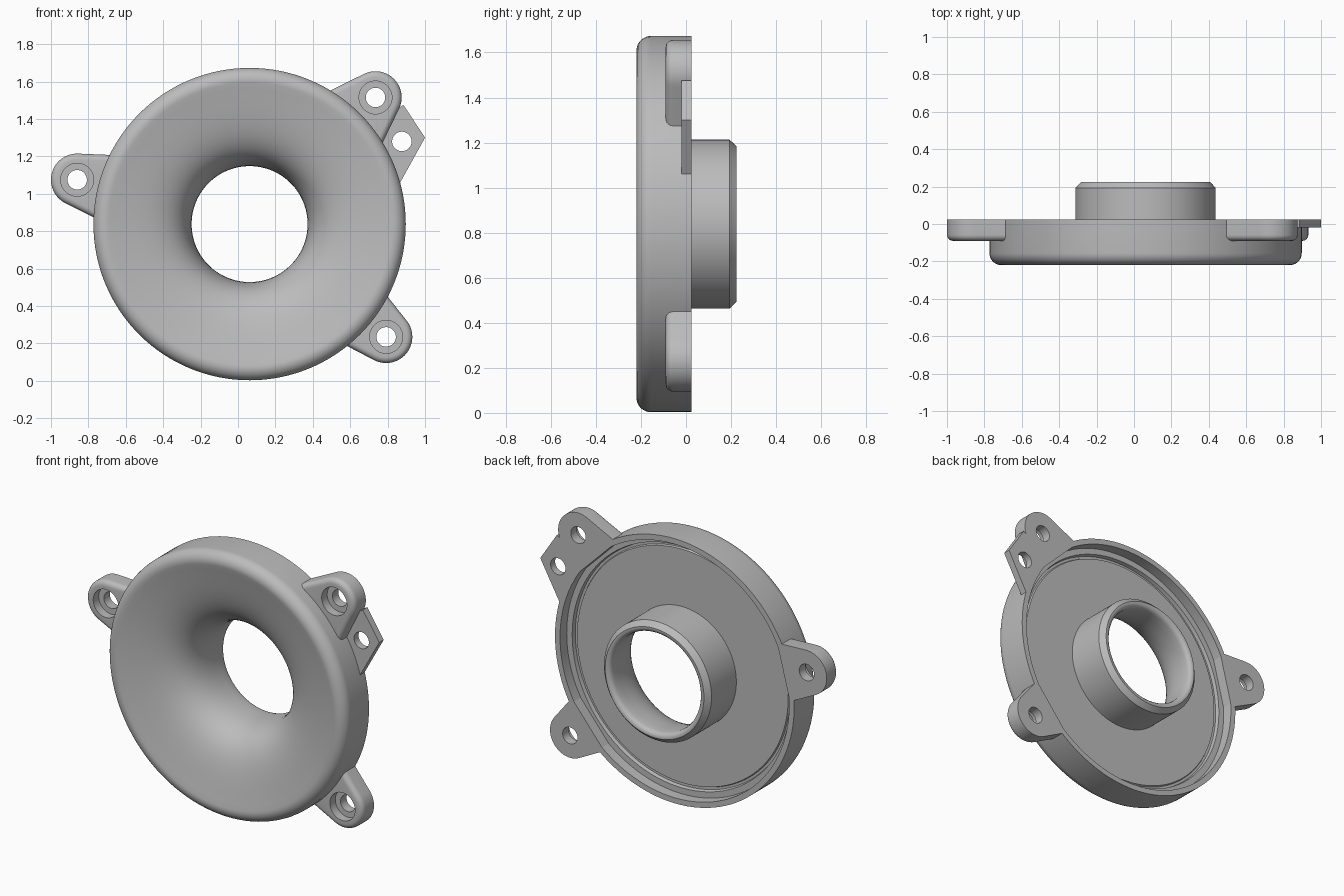
import bpy, bmesh, math
from mathutils import Vector
from mathutils.geometry import interpolate_bezier

if "Cube" in bpy.data.objects:
    bpy.data.objects.remove(bpy.data.objects["Cube"])

CX, CZ = 0.062, 0.838      # axis of the round body
BACK = 0.025               # shared rear plane

grey = bpy.data.materials.new("plain grey")
grey.use_nodes = True
grey.diffuse_color = (0.5, 0.5, 0.5, 1)
bsdf = next(n for n in grey.node_tree.nodes if n.type == "BSDF_PRINCIPLED")
bsdf.inputs["Base Color"].default_value = (0.5, 0.5, 0.5, 1)


def loft(name, rings):
    """Bridge closed rings of equal length, last one back to the first."""
    bm = bmesh.new()
    loops = [[bm.verts.new(p) for p in ring] for ring in rings]
    n = len(loops[0])
    for a, b in zip(loops, loops[1:] + loops[:1]):
        for i in range(n):
            j = (i + 1) % n
            bm.faces.new((a[i], a[j], b[j], b[i]))
    bmesh.ops.recalc_face_normals(bm, faces=bm.faces[:])
    mesh = bpy.data.meshes.new(name)
    bm.to_mesh(mesh)
    bm.free()
    mesh.materials.append(grey)
    obj = bpy.data.objects.new(name, mesh)
    bpy.context.collection.objects.link(obj)
    bpy.ops.object.select_all(action="DESELECT")
    obj.select_set(True)
    bpy.context.view_layer.objects.active = obj
    bpy.ops.object.shade_smooth_by_angle(angle=math.radians(32))
    return obj


def polar_ring(cx, cz, y, angles, radius, turn=0.0):
    """Ring about (cx, cz) whose radius is a number or a function of angle."""
    rho = radius if callable(radius) else (lambda t: radius)
    return [(cx + rho(t) * math.cos(t + turn), y, cz + rho(t) * math.sin(t + turn))
            for t in angles]


def circle_angles(n):
    return [2 * math.pi * i / n - math.pi for i in range(n)]


# Flared body: rounded front edge, horn, throat tube and recessed back
profile = []
for i in range(11):
    t = math.radians(103) * i / 10
    profile.append((0.77 + 0.065 * math.cos(t), -0.155 - 0.065 * math.sin(t)))
horn = interpolate_bezier(Vector((0.755, -0.218)), Vector((0.50, -0.158)),
                          Vector((0.31, -0.15)), Vector((0.31, 0.15)), 24)
profile += [(p.x, p.y) for p in horn[1:]]
profile += [(0.31, 0.195), (0.314, 0.211), (0.323, 0.221), (0.335, 0.225),   # tube lip
            (0.345, 0.225), (0.375, 0.193), (0.375, -0.055),                 # tube outside
            (0.737, -0.055), (0.742, -0.066), (0.757, -0.066), (0.762, -0.042),  # groove
            (0.80, -0.042), (0.80, BACK), (0.835, BACK)]                     # ledge and rim
loft("flared_body", [polar_ring(CX, CZ, y, circle_angles(128), r) for r, y in profile])


def lug(name, x, z, taper):
    """Tapered mounting ear with a rounded front edge and counterbored hole."""
    R, front, fillet = 0.14, -0.09, 0.032
    turn = math.atan2(z - CZ, x - CX)
    base = math.hypot(x - CX, z - CZ) - 0.785     # hole to inner end
    normal = math.radians(90 - taper)             # direction of the side faces
    corner = math.atan2((R + base * math.cos(normal)) / math.sin(normal), -base)

    def outline(inset):
        def rho(t):
            t = abs(t)
            if t <= normal:
                return R - inset
            side = (R - inset) / max(math.cos(t - normal), 1e-3)
            end = base / -math.cos(t) if math.cos(t) < -1e-3 else 9
            return min(side, end)
        return rho

    angles = sorted(circle_angles(64) + [corner, -corner])
    levels = [(outline(0), BACK)]
    for i in range(7):
        a = math.pi / 2 * i / 6
        levels.append((outline(fillet * (1 - math.cos(a))),
                       front + fillet * (1 - math.sin(a))))
    levels += [(0.088, front), (0.088, -0.035), (0.052, -0.035), (0.052, BACK)]
    loft(name, [polar_ring(x, z, y, angles, r, turn) for r, y in levels])


lug("right_lug", -0.86, 1.075, 12)
lug("upper_left_lug", 0.735, 1.515, 19)
lug("lower_left_lug", 0.792, 0.235, 12)

# Thin pointed tab with a plain hole beside the upper lug
HX, HZ = 0.876, 1.28
corners = [Vector(p) - Vector((HX, HZ)) for p in
           ((1.0, 1.30), (0.885, 1.475), (0.70, 1.36), (0.763, 1.22), (0.867, 1.06))]


def tab_outline(t):
    d = Vector((math.cos(t), math.sin(t)))
    best = 9
    for a, b in zip(corners, corners[1:] + corners[:1]):
        n = Vector((b.y - a.y, a.x - b.x)).normalized()
        if n.dot(d) > 1e-6:
            best = min(best, n.dot(a) / n.dot(d))
    return best


tab_angles = sorted(circle_angles(48) + [math.atan2(c.y, c.x) for c in corners])
loft("pointed_tab", [polar_ring(HX, HZ, y, tab_angles, r) for r, y in
                     ((tab_outline, BACK), (tab_outline, -0.02), (0.052, -0.02), (0.052, BACK))])
